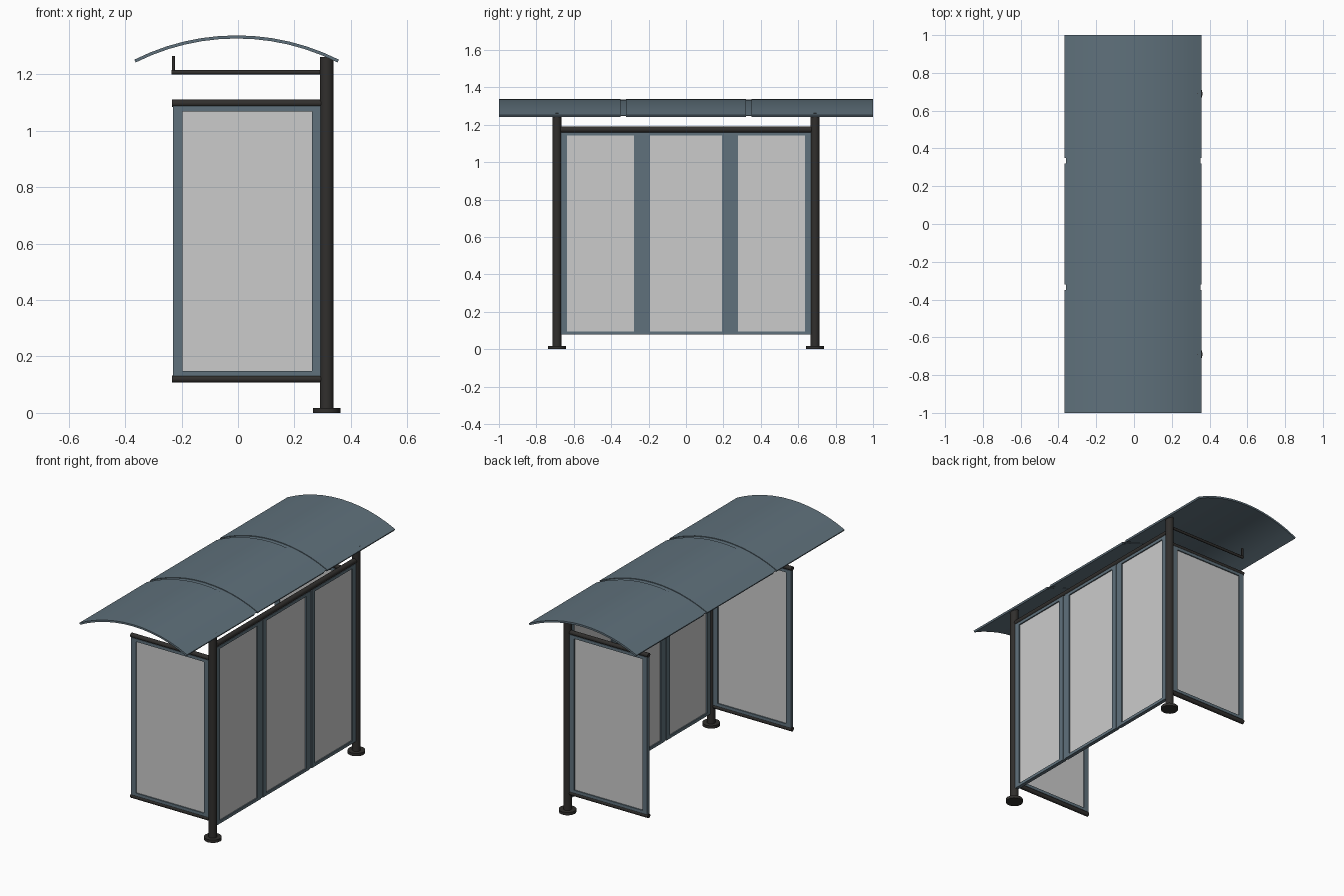
import bpy, bmesh, math
from mathutils import Vector

if "Cube" in bpy.data.objects:
    bpy.data.objects.remove(bpy.data.objects["Cube"])


def material(name, rgb):
    m = bpy.data.materials.new(name)
    m.diffuse_color = (*rgb, 1)
    m.use_nodes = True
    m.node_tree.nodes["Principled BSDF"].inputs["Base Color"].default_value = m.diffuse_color
    return m


BLUE = material("blue_grey_metal", (0.115, 0.165, 0.20))
DARK = material("dark_metal", (0.03, 0.028, 0.026))


def finish(name, bm, mat=None, smooth=False):
    bmesh.ops.recalc_face_normals(bm, faces=bm.faces[:])
    me = bpy.data.meshes.new(name)
    bm.to_mesh(me)
    bm.free()
    ob = bpy.data.objects.new(name, me)
    bpy.context.collection.objects.link(ob)
    if mat:
        me.materials.append(mat)
    if smooth:
        bpy.ops.object.select_all(action='DESELECT')
        ob.select_set(True)
        bpy.context.view_layer.objects.active = ob
        bpy.ops.object.shade_smooth_by_angle(angle=math.radians(40))
    return ob


def add_box(bm, lo, hi):
    vs = bmesh.ops.create_cube(bm, size=1)["verts"]
    for v in vs:
        v.co = Vector([(a + b) / 2 + c * (b - a) for a, b, c in zip(lo, hi, v.co)])


def box(name, lo, hi, mat=None):
    bm = bmesh.new()
    add_box(bm, lo, hi)
    return finish(name, bm, mat)


def tube(name, a, b, r, mat=DARK, sides=16):
    a, b = Vector(a), Vector(b)
    bm = bmesh.new()
    bmesh.ops.create_cone(bm, cap_ends=True, segments=sides, radius1=r, radius2=r, depth=(b - a).length)
    rot = (b - a).to_track_quat('Z', 'Y').to_matrix().to_4x4()
    bmesh.ops.transform(bm, matrix=rot, verts=bm.verts)
    bmesh.ops.translate(bm, vec=(a + b) / 2, verts=bm.verts)
    return finish(name, bm, mat, True)


def panel(name, axis, pos, u0, u1, z0, z1, side=0.033, rail=0.018, depth=0.022):
    """Framed glass sheet running along axis 0 (x) or 1 (y)."""
    def ext(a, b, c, d, t):
        if axis == 0:
            return (a, pos - t / 2, c), (b, pos + t / 2, d)
        return (pos - t / 2, a, c), (pos + t / 2, b, d)
    bm = bmesh.new()
    add_box(bm, *ext(u0, u0 + side, z0, z1, depth))
    add_box(bm, *ext(u1 - side, u1, z0, z1, depth))
    add_box(bm, *ext(u0 + side, u1 - side, z0, z0 + rail, depth))
    add_box(bm, *ext(u0 + side, u1 - side, z1 - rail, z1, depth))
    finish(name + "_frame", bm, BLUE)
    box(name + "_glass", *ext(u0 + side, u1 - side, z0 + rail, z1 - rail, 0.008))


def roof(name, y0, y1, top, thick, half, segs=12):
    """Curved sheet: arc profile extruded along y."""
    R, cx = 0.807, -0.005
    cz = 1.338 - R
    ang = math.asin(half / R)
    prof = []
    for r, order in ((R - top, 1), (R - top - thick, -1)):
        for i in range(segs + 1):
            t = order * (-ang + 2 * ang * i / segs)
            prof.append((cx + r * math.sin(t), cz + r * math.cos(t)))
    bm = bmesh.new()
    front = [bm.verts.new((x, y0, z)) for x, z in prof]
    back = [bm.verts.new((x, y1, z)) for x, z in prof]
    n = len(prof)
    for i in range(n):
        j = (i + 1) % n
        bm.faces.new((front[i], front[j], back[j], back[i]))
    for ring in (front, back):
        for i in range(segs):
            bm.faces.new((ring[i], ring[i + 1], ring[n - 2 - i], ring[n - 1 - i]))
    return finish(name, bm, BLUE, True)


# Curved roof sheets and recessed joint strips
for i, (a, b) in enumerate(((-1, -0.35), (-0.32, 0.32), (0.35, 1))):
    roof(f"roof_sheet_{i + 1}", a, b, 0, 0.011, 0.3625)
for s, side in ((-1, "front"), (1, "back")):
    roof(f"roof_joint_{side}", s * 0.335 - 0.015, s * 0.335 + 0.015, 0.004, 0.005, 0.358)

PX, PY = 0.314, 0.69
for s, side in ((-1, "front"), (1, "back")):
    y = s * PY
    # Posts with base flanges
    tube(f"{side}_post", (PX, y, 0.0), (PX, y, 1.262), 0.024)
    tube(f"{side}_base_flange", (PX, y, 0), (PX, y, 0.017), 0.049)
    # Roof support arm with upright stub
    tube(f"{side}_roof_arm", (-0.235, y, 1.207), (PX, y, 1.207), 0.008, sides=10)
    tube(f"{side}_arm_stub", (-0.229, y, 1.204), (-0.229, y, 1.265), 0.006, sides=10)
    # End panel held between two rails
    tube(f"{side}_top_rail", (-0.234, y, 1.097), (PX, y, 1.097), 0.013)
    tube(f"{side}_bottom_rail", (-0.234, y, 0.12), (PX, y, 0.12), 0.013)
    panel(f"{side}_end_panel", 0, y, -0.23, 0.295, 0.13, 1.087)

# Long wall: top rail, three framed panels, slim mullions
tube("wall_top_rail", (PX, -PY, 1.174), (PX, PY, 1.174), 0.016)
for i, (a, b) in enumerate(((-0.67, -0.245), (-0.225, 0.225), (0.245, 0.67))):
    panel(f"wall_panel_{i + 1}", 1, PX, a, b, 0.078, 1.16)
for s, side in ((-1, "front"), (1, "back")):
    y = s * 0.235
    box(f"{side}_wall_mullion", (PX - 0.007, y - 0.01, 0.078), (PX + 0.007, y + 0.01, 1.16), BLUE)
